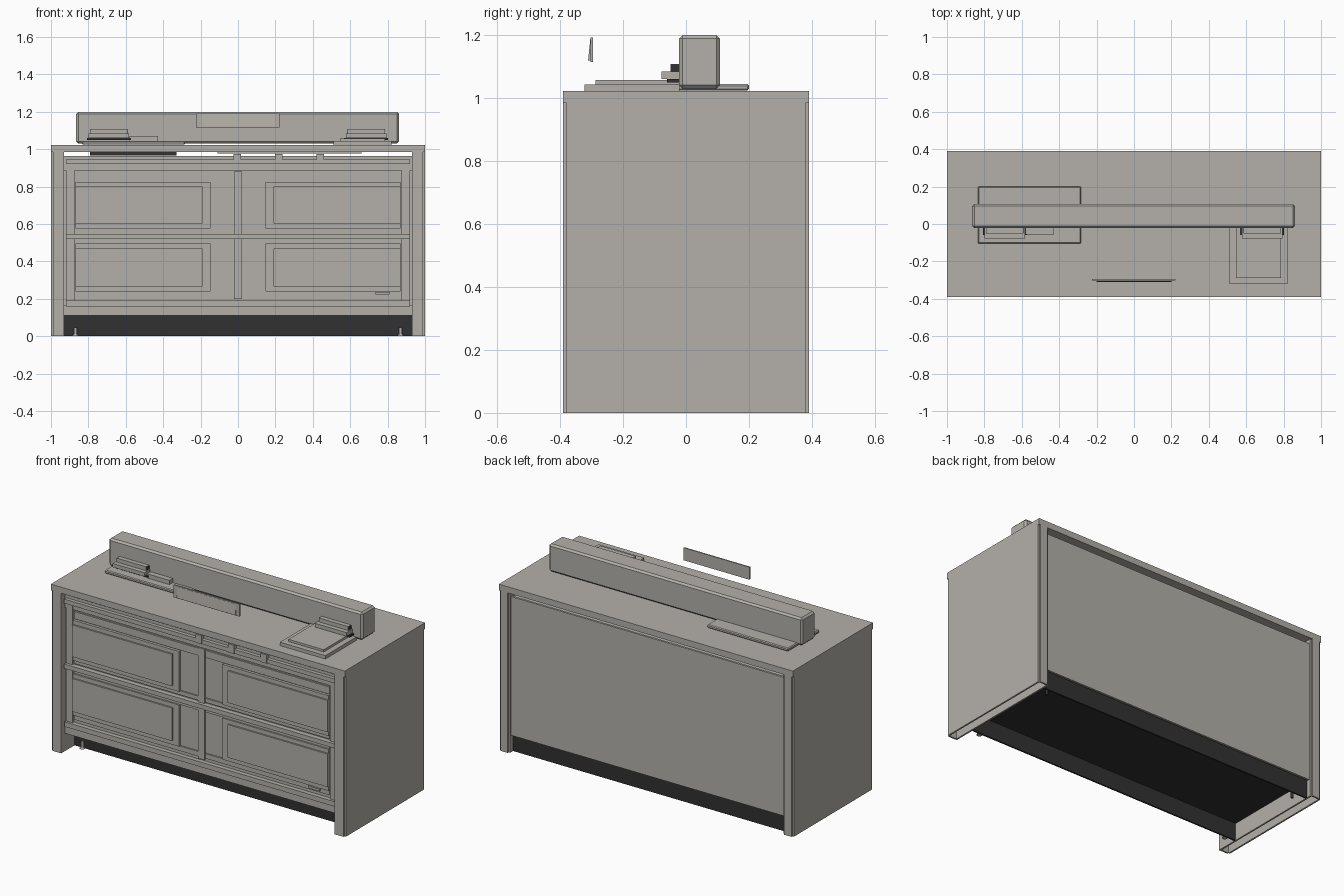
import bpy, bmesh

cube = bpy.data.objects.get("Cube")
if cube:
    bpy.data.objects.remove(cube, do_unlink=True)


def make_material(name, rgb):
    mat = bpy.data.materials.new(name)
    mat.use_nodes = True
    mat.diffuse_color = (*rgb, 1)
    mat.node_tree.nodes["Principled BSDF"].inputs["Base Color"].default_value = (*rgb, 1)
    return mat


GREY = make_material("warm grey", (0.455, 0.435, 0.4))
DARK = make_material("charcoal", (0.031, 0.031, 0.031))


def add_object(name, bm, mat):
    mesh = bpy.data.meshes.new(name)
    bmesh.ops.recalc_face_normals(bm, faces=bm.faces)
    bm.to_mesh(mesh)
    bm.free()
    mesh.materials.append(mat)
    obj = bpy.data.objects.new(name, mesh)
    bpy.context.scene.collection.objects.link(obj)
    return obj


def box(name, x, y, z, mat=GREY, bevel=0):
    """Box from (low, high) pairs on each axis."""
    bm = bmesh.new()
    bmesh.ops.create_cube(bm, size=1)
    for v in bm.verts:
        v.co = [r[0] if c < 0 else r[1] for c, r in zip(v.co, (x, y, z))]
    obj = add_object(name, bm, mat)
    if bevel:
        mod = obj.modifiers.new("Bevel", "BEVEL")
        mod.width = bevel
        mod.segments = 1
    return obj


def box_pair(name, x, y, z, mat=GREY):
    box("left_" + name, x, y, z, mat)
    box("right_" + name, (-x[1], -x[0]), y, z, mat)


# Worktop and hollow folded side panels
box("worktop", (-1, 1), (-0.39, 0.39), (0.984, 1.022))
box_pair("side_skin", (0.99, 1), (-0.38, 0.38), (0, 0.984))
box_pair("front_post", (0.94, 0.99), (-0.39, -0.38), (0, 0.984))
box_pair("back_post", (0.94, 0.99), (0.38, 0.39), (0, 0.984))
box_pair("inner_side", (0.93, 0.94), (-0.39, 0.38), (0, 0.984))

# Carcass with a ventilation gap under the worktop
box("carcass", (-0.93, 0.93), (-0.345, 0.36), (0.115, 0.95))
box("back_panel", (-0.935, 0.935), (0.36, 0.373), (0.105, 0.958))
box("carcass_floor", (-0.93, 0.93), (-0.26, 0.345), (0.105, 0.115), DARK)
box("front_kick", (-0.93, 0.93), (-0.26, -0.25), (0, 0.11), DARK)
box("back_kick", (-0.93, 0.93), (0.342, 0.352), (0, 0.115), DARK)
box("cable_tray", (-0.79, -0.33), (-0.1, 0.15), (0.965, 0.984), DARK)
box("support_plate", (-0.11, 0.66), (-0.05, 0.15), (0.976, 0.984))

# Short adjustable feet
for sx in (-1, 1):
    for y in (-0.27, 0.3):
        bm = bmesh.new()
        bmesh.ops.create_cone(bm, cap_ends=True, segments=12, radius1=0.008,
                              radius2=0.008, depth=0.045 if y < 0 else 0.2)
        disc = bmesh.ops.create_cone(bm, cap_ends=True, segments=12, radius1=0.016,
                                     radius2=0.012, depth=0.01)
        bmesh.ops.translate(bm, verts=disc["verts"], vec=(0, 0, -0.017))
        bmesh.ops.translate(bm, verts=bm.verts, vec=(sx * 0.87, y, 0.023 if y < 0 else 0.1))
        add_object("front_foot" if y < 0 else "back_foot", bm, GREY if y < 0 else DARK)

# Front frame: stiles, rails and dividers
box_pair("stile", (0.875, 0.92), (-0.358, -0.345), (0.165, 0.935))
for name, half, front, low, high in (
        ("upper_rail", 0.93, -0.354, 0.885, 0.963),
        ("top_bar", 0.92, -0.376, 0.92, 0.946),
        ("middle_bar", 0.92, -0.376, 0.52, 0.547),
        ("lower_bar", 0.92, -0.372, 0.16, 0.19),
        ("bottom_rail", 0.93, -0.354, 0.11, 0.165)):
    box(name, (-half, half), (front, -0.34), (low, high))
for x in (-0.003, 0.218, 0.44):
    box("top_divider", (x - 0.02, x + 0.02), (-0.38, -0.345), (0.92, 0.973))
box("centre_mullion", (-0.022, 0.022), (-0.356, -0.345), (0.2, 0.88))

# Four stepped drawer fronts between horizontal flanges
for low, high in ((0.577, 0.825), (0.24, 0.495)):
    box_pair("drawer_front", (0.148, 0.87), (-0.362, -0.345), (low, high))
    box_pair("drawer_panel", (0.19, 0.87), (-0.372, -0.362), (low + 0.027, high - 0.025))
for low, high in ((0.83, 0.875), (0.555, 0.58), (0.495, 0.515), (0.21, 0.24)):
    box_pair("drawer_flange", (0.025, 0.87), (-0.353, -0.345), (low, high))
box("latch", (0.735, 0.81), (-0.365, -0.345), (0.222, 0.236))

# Long housing and mounting trays on the worktop
box("housing", (-0.865, 0.86), (-0.022, 0.108), (1.03, 1.2), bevel=0.011)
box("base_tray", (-0.835, -0.283), (-0.105, 0.2), (1.024, 1.044), bevel=0.005)
box("stand_base", (0.51, 0.82), (-0.322, -0.02), (1.022, 1.043))
box("stand_plate", (0.545, 0.785), (-0.288, -0.02), (1.043, 1.057))

# Stepped slot units against the housing
for side, x in (("left", 0.685), ("right", -0.69)):
    box(side + "_slot_base", (x - 0.118, x + 0.118), (-0.06, -0.02), (1.05, 1.061), DARK)
    box(side + "_slot_body", (x - 0.108, x + 0.108), (-0.078, -0.02), (1.061, 1.084))
    box(side + "_slot_top", (x - 0.1, x + 0.1), (-0.05, -0.02), (1.084, 1.108))
    box(side + "_slot_ends", (x - 0.102, x + 0.102), (-0.048, -0.02), (1.085, 1.106), DARK)
box("side_reader", (-0.58, -0.428), (-0.055, -0.02), (1.044, 1.07))

# Floating sign plate with a sloped raised face
box("sign_plate", (-0.225, 0.222), (-0.303, -0.295), (1.115, 1.192))
bm = bmesh.new()
bmesh.ops.create_cube(bm, size=1)
for v in bm.verts:
    top, front = v.co.z > 0, v.co.y < 0
    v.co = (0.2 if v.co.x > 0 else -0.2,
            -0.311 if front and not top else -0.304 if front else -0.302,
            1.187 if top else 1.12)
add_object("sign_face", bm, GREY)
